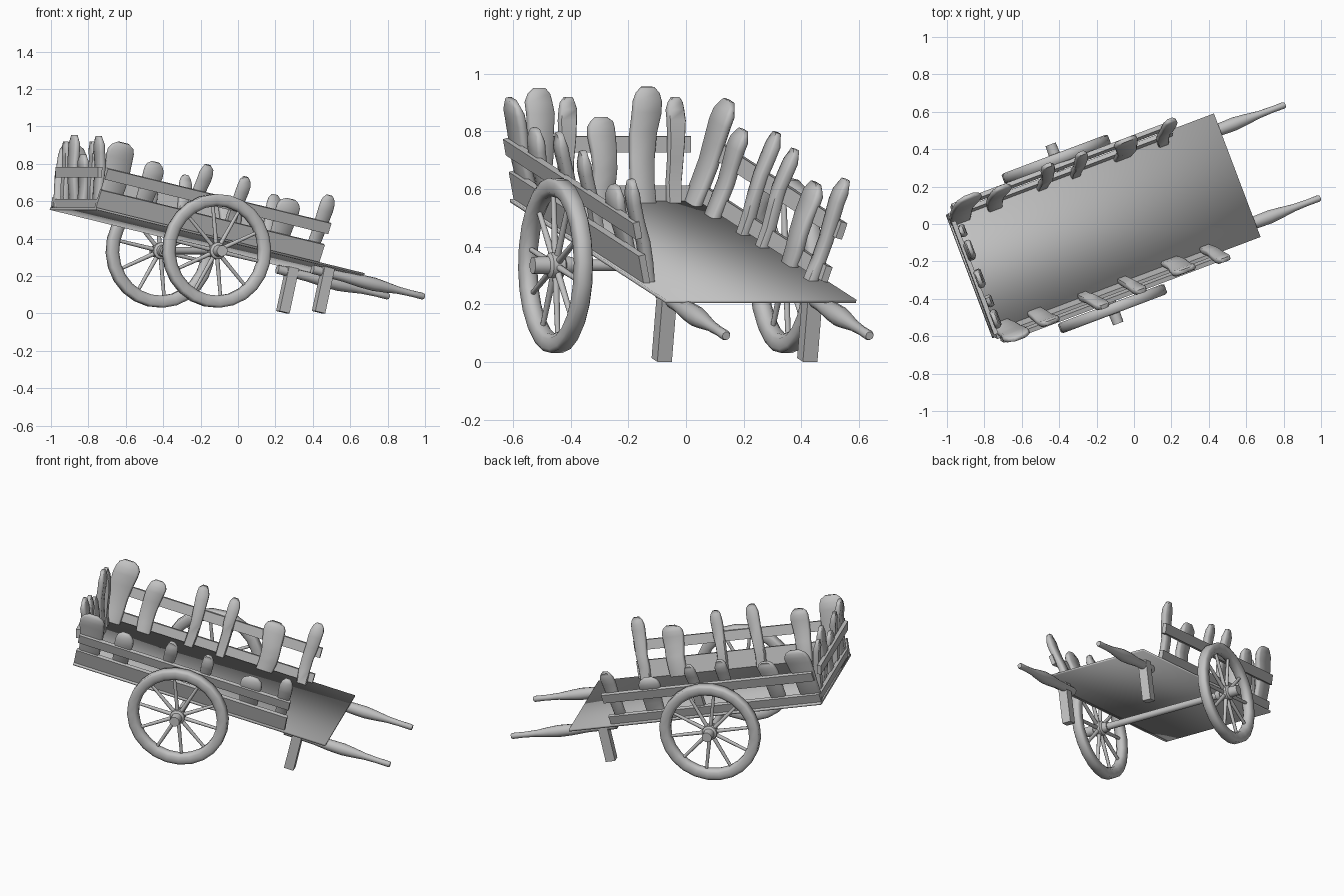
import bpy, bmesh, random
from math import sin, cos, pi, radians
from mathutils import Matrix, Vector

random.seed(4)
if "Cube" in bpy.data.objects:
    bpy.data.objects.remove(bpy.data.objects["Cube"])

wood = bpy.data.materials.new("grey_wood")
wood.use_nodes = True
GREY = (0.54, 0.54, 0.54, 1)
wood.diffuse_color = GREY
wood.node_tree.nodes["Principled BSDF"].inputs["Base Color"].default_value = GREY

# The cart's own frame: x towards the handles, y to its left, z off the bed
CART = (Matrix.Translation((-0.165, -0.01, 0.385))
        @ Matrix.Rotation(radians(20.7), 4, 'Z')
        @ Matrix.Rotation(radians(12.9), 4, 'Y'))
X, Y, Z = Vector((1, 0, 0)), Vector((0, 1, 0)), Vector((0, 0, 1))

ROUND = [(cos(i * pi / 6), sin(i * pi / 6)) for i in range(12)]
SLAB = [(1, -.5), (1, .5), (.85, 1), (-.85, 1), (-1, .5), (-1, -.5), (-.85, -1), (.85, -1)]
BOX = [(1, -1), (1, 1), (-1, 1), (-1, -1)]
RIM = [(1, -.75), (1, .75), (.6, 1), (-.5, 1), (-1, .5), (-1, -.5), (-.5, -1), (.6, -1)]


def loft(name, stations, section, frame=Matrix(), closed=False, sharp=35):
    """Skin a section through stations of (centre, half-width vector, half-depth vector)."""
    bm = bmesh.new()
    rings = [[bm.verts.new(c + a * p + b * q) for p, q in section] for c, a, b in stations]
    pairs = list(zip(rings, rings[1:]))
    if closed:
        pairs.append((rings[-1], rings[0]))
    else:
        bm.faces.new(rings[0])
        bm.faces.new(rings[-1])
    n = len(section)
    for r, s in pairs:
        for i in range(n):
            j = (i + 1) % n
            bm.faces.new((r[i], r[j], s[j], s[i]))
    bmesh.ops.recalc_face_normals(bm, faces=bm.faces)
    mesh = bpy.data.meshes.new(name)
    bm.to_mesh(mesh)
    bm.free()
    mesh.shade_smooth()
    mesh.set_sharp_from_angle(angle=radians(sharp))
    mesh.materials.append(wood)
    ob = bpy.data.objects.new(name, mesh)
    bpy.context.collection.objects.link(ob)
    ob.matrix_world = CART @ frame
    return ob


def beam(name, start, end, a, b, frame=Matrix(), sharp=35):
    return loft(name, [(Vector(start), a, b), (Vector(end), a, b)], BOX, frame, sharp=sharp)


def turned(name, axis, a, b, origin, profile):
    """Round part from (distance along axis, radius) pairs."""
    loft(name, [(origin + axis * d, a * r, b * r) for d, r in profile], ROUND, sharp=50)


def picket(name, pos, width, height, frame):
    """Rough board with a narrow foot, wavy edges and a rounded top."""
    shape = [(0, .76), (.2, .82), (.4, .85), (.6, .92), (.78, 1), (.88, .97), (.95, .8), (1, .42)]
    sway = random.uniform(-.01, .01)
    rows = []
    for t, w in shape:
        wave = sway * sin(t * 5) + random.uniform(-.003, .003)
        bend = .006 * sin(t * 7 + sway * 200)
        thick = .017 if t < .95 else .011
        rows.append((Vector((pos + wave, bend, t * height)),
                     X * width / 2 * w, Y * thick))
    loft(name, rows, SLAB, frame, sharp=60)


# Bed, shaded softly over its front and side edges, crisp at the rear
bed = beam("bed", (-.785, 0, 0), (.785, 0, 0), Y * .353, Z * .006, sharp=180)
for edge in bed.data.edges:
    edge.use_edge_sharp = all(bed.data.vertices[v].co.x < 0 for v in edge.vertices)

# Splayed sides: (left position, right position, width, height) of each picket
side_pickets = [(-.72, -.72, .15, .385), (-.52, -.52, .11, .325), (-.24, -.24, .075, .38),
                (-.045, -.01, .07, .365), (.23, .275, .13, .305), (.465, .48, .08, .375)]
# The right lower rail is a wide board, the left one a narrow bar
for side, label, low_mid, low_half in ((1, "left", .045, .028), (-1, "right", .058, .056)):
    frame = Matrix.Translation((0, side * .304, 0)) @ Matrix.Rotation(radians(-15 * side), 4, 'X')
    for i, (left_pos, right_pos, width, height) in enumerate(side_pickets):
        pos = left_pos if side > 0 else right_pos
        picket(f"{label}_picket_{i + 1}", pos, width, height, frame)
    out = side * .022
    beam(f"{label}_lower_rail", (-.785, out, low_mid), (.525, out, low_mid),
         Y * .012, Z * low_half, frame)
    beam(f"{label}_upper_rail", (-.785, out, .205), (.525, out, .205), Y * .012, Z * .03, frame)

# Closed rear end, standing upright
rear = (Matrix.Translation((-.738, 0, 0)) @ Matrix.Rotation(radians(90), 4, 'Z')
        @ Matrix.Rotation(radians(-12), 4, 'X'))
rear_pickets = [(-.26, .1, .4), (-.16, .065, .37), (-.025, .1, .3), (.125, .105, .405), (.24, .065, .37)]
for i, (pos, width, height) in enumerate(rear_pickets):
    picket(f"rear_picket_{i + 1}", pos, width, height, rear)
beam("rear_lower_rail", (-.33, .024, .035), (.33, .024, .035), Y * .012, Z * .027, rear)
beam("rear_upper_rail", (-.34, .024, .205), (.305, .024, .205), Y * .012, Z * .028, rear)

# Axle and wheels
hub_point = Vector((-.095, -.005, -.073))
turned("axle", Y, X, Z, hub_point, [(-.42, .021), (.42, .021)])
SPOKES, STEPS = 10, 24
for side, label in ((1, "left"), (-1, "right")):
    centre = hub_point + Y * side * .427
    rim = []
    for i in range(STEPS):
        ang = 2 * pi * i / STEPS
        d = X * cos(ang) + Z * sin(ang)
        rim.append((centre + d * .272, d * .032, Y * .029))
    loft(f"{label}_wheel_rim", rim, RIM, closed=True, sharp=70)
    turned(f"{label}_hub", Y * side, X, Z, centre,
           [(-.06, .03), (-.03, .032), (-.022, .045), (.022, .045), (.03, .032), (.085, .03)])
    for i in range(SPOKES):
        ang = 2 * pi * i / SPOKES
        d = X * cos(ang) + Z * sin(ang)
        turned(f"{label}_spoke_{i + 1}", d, d.cross(Y), Y, centre, [(.03, .012), (.245, .009)])

# Legs and turned handles under the front of the bed
for side, label in ((1, "left"), (-1, "right")):
    v = side * .27 - .01
    beam(f"{label}_leg", (.602, v, -.004), (.602, v, -.25), X * .029, Y * .027)
    turned(f"{label}_handle", X, Y, Z, Vector((0, side * .266 - .004, -.033)),
           [(.52, .024), (.7, .026), (.8, .034), (.88, .036), (.94, .03),
            (1.02, .02), (1.1, .017), (1.165, .018), (1.175, .014)])
